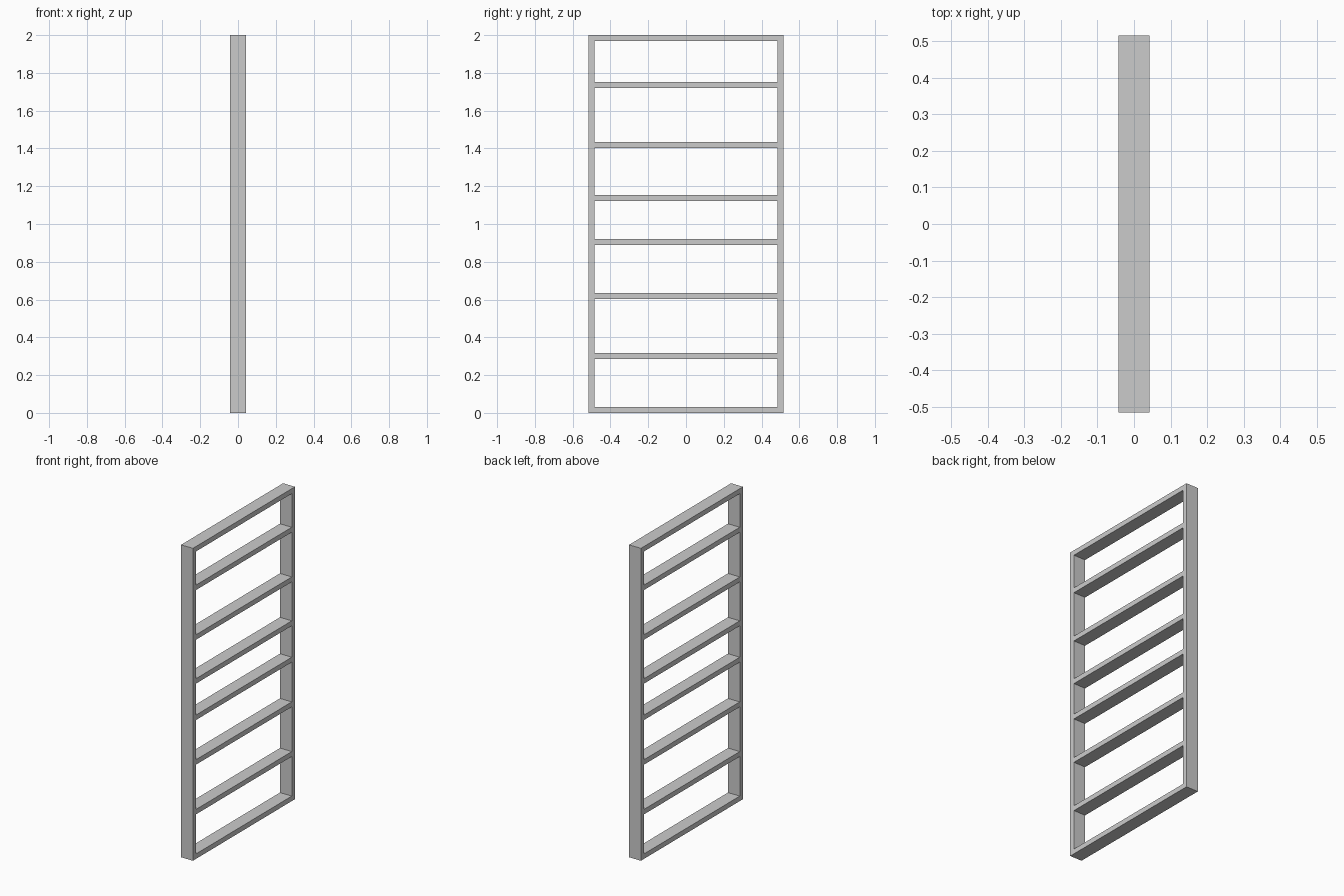
import bpy

if "Cube" in bpy.data.objects:
    bpy.data.objects.remove(bpy.data.objects["Cube"])

DEPTH = 0.084      # x
HALF_W = 0.516     # outer half width, y
T = 0.032          # board thickness
H = 2.0


def box(name, size, loc):
    bpy.ops.mesh.primitive_cube_add(size=1, location=loc)
    ob = bpy.context.object
    ob.name = name
    ob.scale = size
    bpy.ops.object.transform_apply(location=False, rotation=False, scale=True)
    return ob


# Upright side boards
for side, s in (("left", -1), ("right", 1)):
    box(f"{side}_upright", (DEPTH, T, H), (0, s * (HALF_W - T / 2), H / 2))

# Bottom board, unevenly spaced shelves and top board between the uprights
shelf_centres = [T / 2, 0.301, 0.619, 0.905, 1.138, 1.419, 1.737, H - T / 2]
for i, z in enumerate(shelf_centres):
    name = {0: "bottom_board", len(shelf_centres) - 1: "top_board"}.get(i, f"shelf_{i}")
    box(name, (DEPTH, 2 * (HALF_W - T), T), (0, 0, z))
